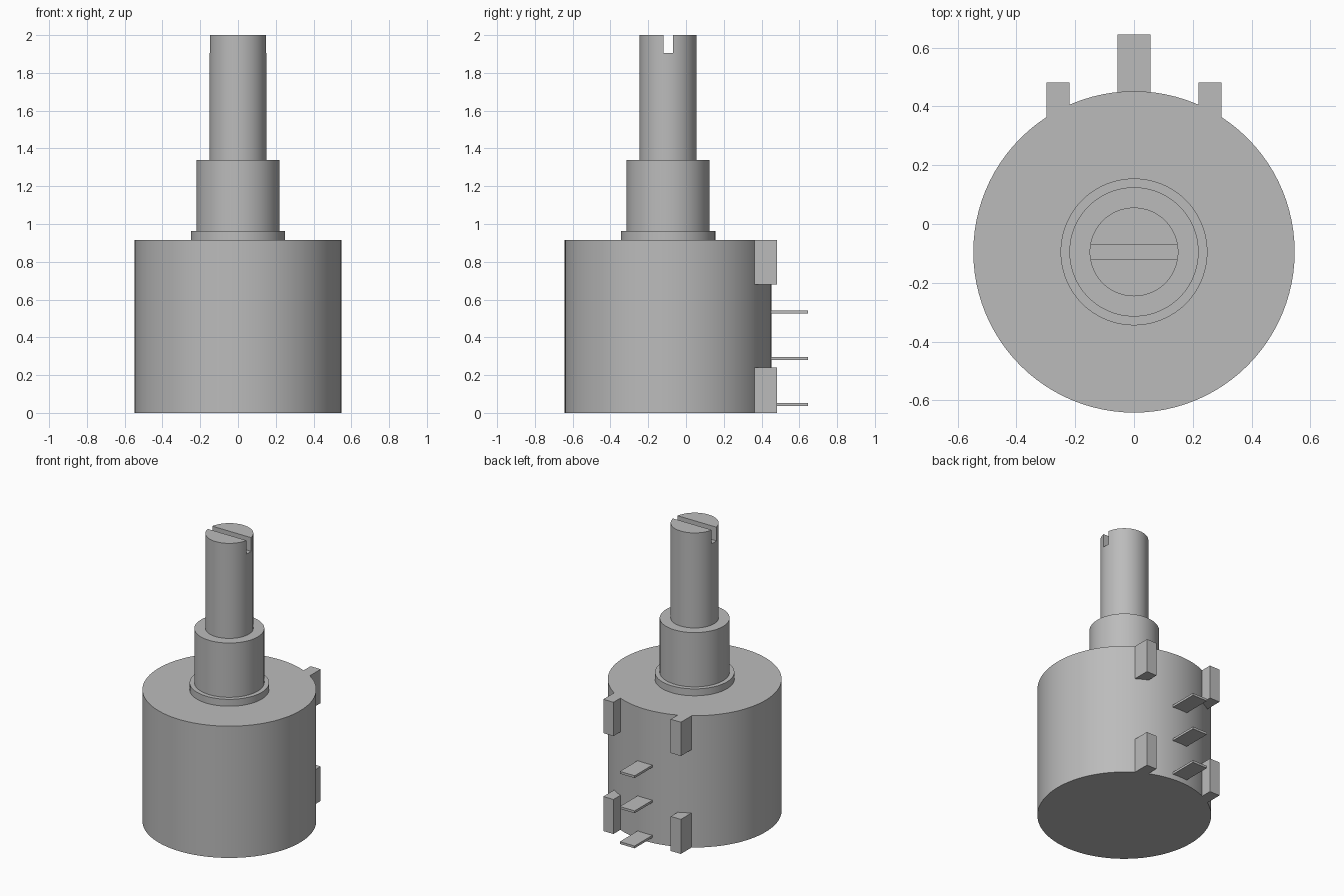
import bpy
from math import radians

cube = bpy.data.objects.get("Cube")
if cube:
    bpy.data.objects.remove(cube, do_unlink=True)

AXIS_Y = -0.095   # the round parts share this upright axis
BODY_TOP = 0.915

grey = bpy.data.materials.new("plain grey")
grey.use_nodes = True
colour = (0.5, 0.5, 0.5, 1)
grey.diffuse_color = colour
grey.node_tree.nodes["Principled BSDF"].inputs["Base Color"].default_value = colour


def cylinder(name, radius, z0, z1):
    bpy.ops.mesh.primitive_cylinder_add(vertices=96, radius=radius, depth=z1 - z0,
                                        location=(0, AXIS_Y, (z0 + z1) / 2))
    obj = bpy.context.object
    obj.name = name
    obj.data.materials.append(grey)
    return obj


def box(name, x, y, z):
    """Box from (min, max) ranges."""
    spans = (x, y, z)
    bpy.ops.mesh.primitive_cube_add(size=1, location=[(a + b) / 2 for a, b in spans])
    obj = bpy.context.object
    obj.name = name
    obj.scale = [b - a for a, b in spans]
    bpy.ops.object.transform_apply(location=False, rotation=False, scale=True)
    obj.data.materials.append(grey)
    return obj


def combine(target, tool, operation):
    """Apply a boolean and discard the tool object."""
    mod = target.modifiers.new("combine", "BOOLEAN")
    mod.operation = operation
    mod.solver = "EXACT"
    mod.object = tool
    bpy.context.view_layer.objects.active = target
    bpy.ops.object.modifier_apply(modifier=mod.name)
    bpy.data.objects.remove(tool, do_unlink=True)


def smooth(obj):
    bpy.ops.object.select_all(action="DESELECT")
    obj.select_set(True)
    bpy.context.view_layer.objects.active = obj
    bpy.ops.object.shade_smooth_by_angle(angle=radians(25))


# Round housing with four locating ribs at the back
housing = cylinder("housing", 0.547, 0, BODY_TOP)
for side in (-1, 1):
    for z in ((0, 0.24), (0.68, BODY_TOP)):
        x = sorted((side * 0.22, side * 0.298))
        combine(housing, box("rib", x, (0.3, 0.482), z), "UNION")

# Stepped neck
collar = cylinder("collar", 0.25, BODY_TOP, 0.963)
bushing = cylinder("bushing", 0.22, 0.963, 1.34)

# Shaft with a screwdriver slot across the tip
shaft = cylinder("shaft", 0.151, 1.34, 2)
combine(shaft, box("slot_cutter", (-0.3, 0.3), (AXIS_Y - 0.025, AXIS_Y + 0.025),
                   (1.905, 2.1)), "DIFFERENCE")

for part in (housing, collar, bushing, shaft):
    smooth(part)

# Three flat solder terminals stacked up the back
for label, z in (("lower", 0.045), ("middle", 0.289), ("upper", 0.533)):
    box(label + "_terminal", (-0.057, 0.057), (0.43, 0.645), (z - 0.008, z + 0.008))
